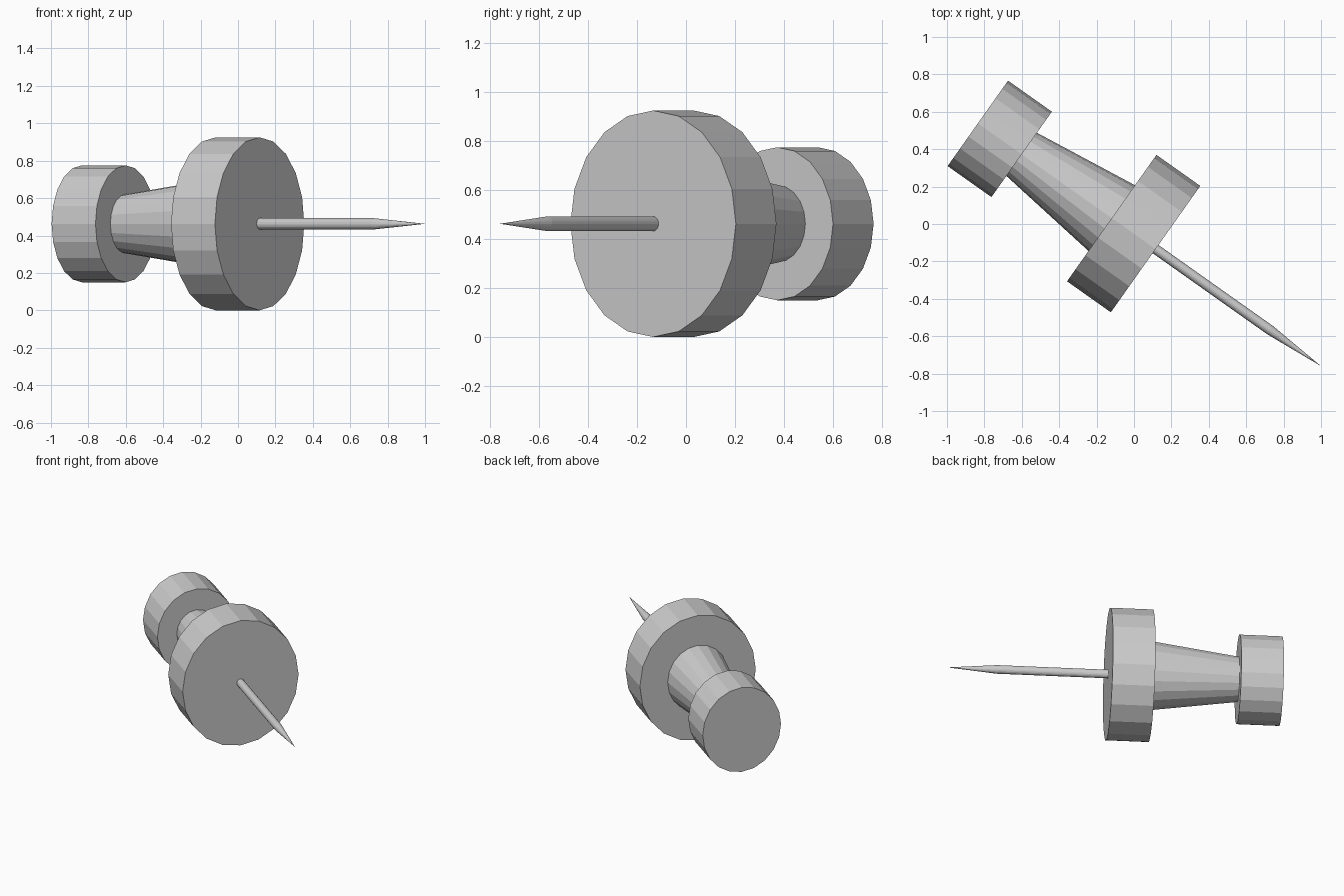
import bpy, bmesh, math
from mathutils import Vector

if "Cube" in bpy.data.objects:
    bpy.data.objects.remove(bpy.data.objects["Cube"])

BACK = Vector((-0.835, 0.538, 0.4625))    # centre of the handle's outer face
TIP = Vector((1.0, -0.76, 0.4625))        # needle point
AXIS = (TIP - BACK).normalized()
SIDE = Vector((-AXIS.y, AXIS.x, 0))
SQUASH = 0.895                            # width is slightly less than height


def lathe(name, rings, sides):
    """Flat-faced turned part along the pin axis; rings are (distance, radius)."""
    bm = bmesh.new()
    loops = []
    for t, r in rings:
        c = BACK + AXIS * t
        if r == 0:
            loops.append([bm.verts.new(c)])
            continue
        loops.append([bm.verts.new(c + SIDE * (r * SQUASH * math.sin(a)) + Vector((0, 0, r * math.cos(a))))
                      for a in (2 * math.pi * i / sides for i in range(sides))])
    for a, b in zip(loops, loops[1:]):
        for i in range(sides):
            j = (i + 1) % sides
            if len(b) == 1:
                bm.faces.new((a[i], a[j], b[0]))
            else:
                bm.faces.new((a[i], a[j], b[j], b[i]))
    for loop in (loops[0], loops[-1]):
        if len(loop) > 1:
            bm.faces.new(loop)
    bmesh.ops.recalc_face_normals(bm, faces=bm.faces)
    mesh = bpy.data.meshes.new(name)
    bm.to_mesh(mesh)
    bm.free()
    obj = bpy.data.objects.new(name, mesh)
    bpy.context.collection.objects.link(obj)
    return obj


length = (TIP - BACK).length
# Plastic grip: small cap, tapered neck, wide base
lathe("handle_cap", [(0, 0.3125), (0.287, 0.3125)], 20)
lathe("tapered_neck", [(0.28, 0.157), (0.88, 0.241)], 20)
lathe("wide_base", [(0.877, 0.4625), (1.164, 0.4625)], 20)
# Metal needle with a pointed end
lathe("needle", [(1.15, 0.03), (1.914, 0.03), (length, 0)], 20)
